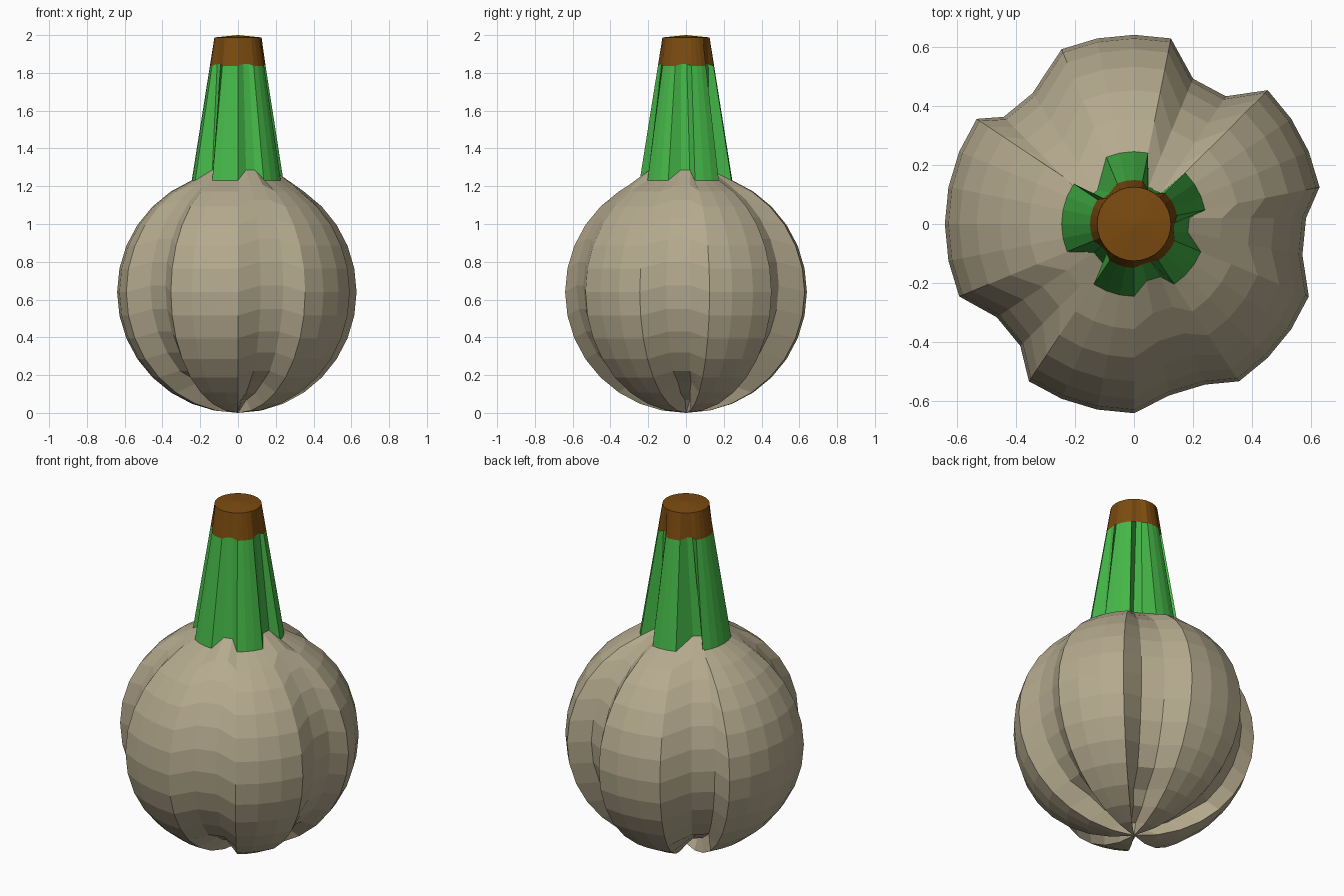
import bpy, bmesh
from math import sin, cos, pi
from mathutils import Vector

if "Cube" in bpy.data.objects:
    bpy.data.objects.remove(bpy.data.objects["Cube"])

N, R = 32, 0.64          # segments and bulb radius
STEM = 0.72              # how far the top of the sphere is pulled up into a stem
# pairs of meridians pushed inward: first meridian -> horizontal shift
GROOVES = {5: (-0.045, -0.10), 11: (0.012, -0.09), 19: (0.068, 0.04),
           25: (-0.005, 0.048), 31: (-0.058, 0.02)}
SHIFT = {}
for k, s in GROOVES.items():
    SHIFT[k] = SHIFT[(k + 1) % N] = Vector((s[0], s[1], 0))


def ring(i):
    """Sphere ring i (1 = nearest the top), with the grooves pushed in."""
    t = pi * i / 16
    pts = []
    for k in range(N):
        a = 2 * pi * k / N
        p = Vector((R * sin(t) * cos(a), R * sin(t) * sin(a), R + R * cos(t)))
        if i == 1:
            p.z += STEM
        elif k in SHIFT:
            extra = 1.35 if i == 13 else 1.0      # deeper notch near the root
            p += SHIFT[k] * extra
            p.z += 0.055 if i == 2 or i >= 13 else 0.035
        pts.append(p)
    return pts


def loft(name, rings, color, top=None, bottom=None):
    """Skin a stack of rings, with optional poles at the ends."""
    bm = bmesh.new()
    vr = [[bm.verts.new(p) for p in r] for r in rings]
    for a, b in zip(vr, vr[1:]):
        for k in range(N):
            j = (k + 1) % N
            bm.faces.new((a[k], b[k], b[j], a[j]))
    if top is not None:
        v = bm.verts.new((0, 0, top))
        for k in range(N):
            bm.faces.new((v, vr[0][k], vr[0][(k + 1) % N]))
    if bottom is not None:
        v = bm.verts.new((0, 0, bottom))
        for k in range(N):
            bm.faces.new((v, vr[-1][(k + 1) % N], vr[-1][k]))
    me = bpy.data.meshes.new(name)
    bm.to_mesh(me)
    bm.free()
    ob = bpy.data.objects.new(name, me)
    bpy.context.collection.objects.link(ob)
    mat = bpy.data.materials.new(name + "_color")
    mat.diffuse_color = (*color, 1)
    mat.use_nodes = True
    mat.node_tree.nodes["Principled BSDF"].inputs["Base Color"].default_value = mat.diffuse_color
    me.materials.append(mat)
    return ob


tip, neck = ring(1), ring(2)
cut = [n.lerp(t, 0.8) for n, t in zip(neck, tip)]

# Grooved bulb
loft("bulb", [ring(i) for i in range(2, 16)], (0.46, 0.40, 0.27), bottom=0)
# Ribbed green stem
loft("stem", [cut, neck], (0.06, 0.48, 0.065))
# Dry brown stem end
loft("stem_tip", [tip, cut], (0.20, 0.07, 0.005), top=2 * R + STEM)
